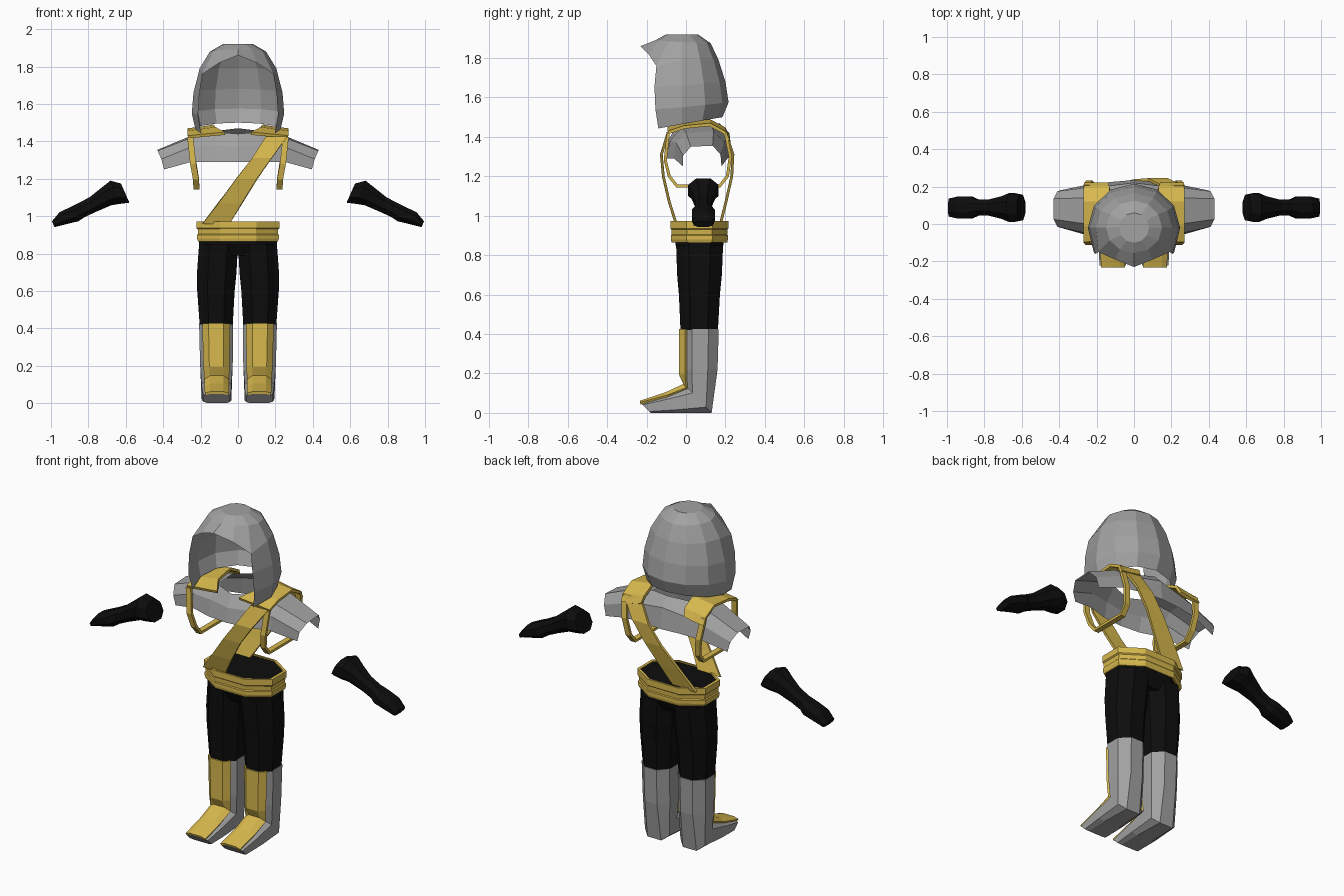
import bpy, bmesh, math


def material(name, rgb):
    m = bpy.data.materials.new(name)
    m.diffuse_color = (*rgb, 1)
    return m


GREY = material("grey cloth", (0.36, 0.36, 0.36))
GOLD = material("gold trim", (0.68, 0.48, 0.075))
BLACK = material("black fabric", (0.004, 0.004, 0.004))


def loft(name, rows, mat, closed=False, caps=(), mirror=False, solid=0, skip=None):
    """Join rows of points with quads; skip(i, j) leaves a face open."""
    bm = bmesh.new()
    vs = [[bm.verts.new(p) for p in r] for r in rows]
    n = len(rows[0])
    for i in range(len(rows) - 1):
        for j in range(n if closed else n - 1):
            if skip and skip(i, j):
                continue
            k = (j + 1) % n
            bm.faces.new((vs[i][j], vs[i][k], vs[i + 1][k], vs[i + 1][j]))
    for c in caps:
        bm.faces.new(vs[c])
    bmesh.ops.delete(bm, geom=[v for v in bm.verts if not v.link_faces], context='VERTS')
    bmesh.ops.recalc_face_normals(bm, faces=bm.faces)
    me = bpy.data.meshes.new(name)
    bm.to_mesh(me)
    bm.free()
    me.materials.append(mat)
    ob = bpy.data.objects.new(name, me)
    bpy.context.collection.objects.link(ob)
    if solid:
        s = ob.modifiers.new("thickness", 'SOLIDIFY')
        s.thickness = solid
        s.offset = 0
    if mirror:
        ob.modifiers.new("mirror", 'MIRROR')
    return ob


def octagon(c, a, b, cut=0.45):
    """Eight points around c = (x, y, z) along half-axis vectors a and b."""
    uv = [(1, -cut), (1, cut), (cut, 1), (-cut, 1), (-1, cut), (-1, -cut), (-cut, -1), (cut, -1)]
    return [tuple(c[k] + u * a[k] + v * b[k] for k in range(3)) for u, v in uv]


def flat_ring(x0, x1, y0, y1, z, cut=0.45):
    return octagon(((x0 + x1) / 2, (y0 + y1) / 2, z),
                   ((x1 - x0) / 2, 0, 0), (0, (y1 - y0) / 2, 0), cut)


# Hood: twelve-sided shell with a peaked brow and an open face
def hood_ring(rx, yf, yb, z_front, z_side, z_back, cy=-0.02):
    pts = []
    for k in range(12):
        a = math.radians(30 * k)
        c = math.cos(a)
        y = cy - (cy - yf) * c if c > 0 else cy - (yb - cy) * c
        z = z_side + (z_front - z_side) * c if c > 0 else z_side - (z_back - z_side) * c
        pts.append((rx * math.sin(a), y, z))
    return pts


brow = hood_ring(0.205, -0.23, 0.165, 1.86, 1.79, 1.79)
for k, s in ((2, 1), (10, -1)):
    brow[k] = (0.19 * s, -0.15, 1.76)
for k, s in ((1, 1), (11, -1)):
    brow[k] = (0.10 * s, -0.19, 1.82)
hood = [hood_ring(0.08, -0.10, 0.06, 1.92, 1.92, 1.92),
        hood_ring(0.15, -0.155, 0.125, 1.89, 1.88, 1.875),
        brow,
        hood_ring(0.238, -0.30, 0.20, 1.65, 1.66, 1.68),
        hood_ring(0.247, -0.29, 0.216, 1.53, 1.55, 1.575),
        hood_ring(0.228, -0.26, 0.185, 1.42, 1.465, 1.50)]
loft("hood", hood, GREY, closed=True, caps=(0,),
     skip=lambda i, j: i >= 2 and j in (0, 1, 10, 11))

# Shoulder cape: arched sheet with a neck hole
cape = [
    [(0, -.11, 1.29), (0, -.095, 1.37), (0, -.06, 1.44),
     (0, .17, 1.47), (0, .22, 1.42), (0, .235, 1.30)],
    [(.12, -.10, 1.29), (.12, -.08, 1.38), (.12, -.02, 1.45),
     (.12, .13, 1.455), (.12, .205, 1.40), (.12, .225, 1.30)],
    [(.25, -.06, 1.29), (.25, -.05, 1.37), (.25, 0, 1.42),
     (.25, .14, 1.43), (.25, .195, 1.37), (.25, .21, 1.29)],
    [(.395, -.015, 1.25), (.41, -.015, 1.305), (.43, .025, 1.35),
     (.43, .135, 1.355), (.41, .175, 1.31), (.395, .18, 1.25)]]
loft("shoulder_cape", cape, GREY, mirror=True, skip=lambda i, j: i == 0 and j == 2)

# Shoulder pads over the cape
pad = [[(x0, y, z + .012), (.20, y, z), (.268, y, z - .008)] for x0, y, z in
       ((.07, -.09, 1.43), (.12, -.01, 1.457), (.13, .12, 1.47), (.13, .195, 1.43), (.14, .215, 1.39))]
loft("shoulder_pad", pad, GOLD, mirror=True, solid=0.016)

# Thin strap loop under each arm
loop = [(.255, -.09, 1.42), (.24, -.105, 1.28), (.225, -.085, 1.20), (.222, -.045, 1.15),
        (.222, .17, 1.15), (.225, .21, 1.20), (.24, .225, 1.30), (.255, .20, 1.42)]
loft("arm_loop", [[(x - .016, y, z), (x + .016, y, z)] for x, y, z in loop],
     GOLD, mirror=True, solid=0.016)

# Sash from one shoulder to the opposite hip, front and back
front = [(-.19, -.045, -.05, .96), (-.105, .02, -.085, 1.07), (-.01, .10, -.115, 1.20),
         (.075, .18, -.125, 1.31), (.15, .262, -.09, 1.425)]
back = [(-.19, -.045, .175, .96), (-.10, .03, .205, 1.08), (-.005, .105, .232, 1.20),
        (.075, .18, .238, 1.31), (.15, .262, .20, 1.425)]
for name, path in (("sash_front", front), ("sash_back", back)):
    loft(name, [[(a, y, z), (b, y, z)] for a, b, y, z in path], GOLD, solid=0.014)

# Belt: stepped ring
belt = [(.865, .91), (.865, .96), (.88, .985), (.90, .985), (.905, .96), (.93, .97),
        (.936, 1), (.972, 1), (.972, .92)]
loft("belt", [flat_ring(-.222 * s, .222 * s, .068 - .147 * s, .068 + .147 * s, z)
              for z, s in belt], GOLD, closed=True)

# Trousers: hips and two legs
loft("hips", [flat_ring(-.16, .16, -.02, .16, .79), flat_ring(-.208, .208, -.052, .19, .85),
              flat_ring(-.206, .206, -.066, .202, .966)], BLACK, closed=True, caps=(0, -1))
loft("trouser_leg", [flat_ring(.028, .205, -.028, .162, .42), flat_ring(.018, .218, -.036, .172, .60),
                     flat_ring(.008, .219, -.045, .182, .70), flat_ring(.0, .208, -.05, .188, .85)],
     BLACK, closed=True, caps=(0, -1), mirror=True)


# Boots: tilted rings from the shaft to the toe (front y, z, back y, z, x range)
def boot_ring(fy, fz, by, bz, x0, x1, cut):
    return octagon(((x0 + x1) / 2, (fy + by) / 2, (fz + bz) / 2),
                   ((x1 - x0) / 2, 0, 0), (0, (by - fy) / 2, (bz - fz) / 2), cut)


boot = [(-.022, .425, .166, .425, .026, .208, .45), (-.02, .22, .16, .22, .028, .203, .45),
        (.005, .13, .13, .0, .035, .195, .55), (-.10, .085, -.05, .0, .036, .192, .65),
        (-.228, .048, -.18, .0, .042, .184, .7)]
loft("boot", [boot_ring(*b) for b in boot], GREY, closed=True, caps=(0, -1), mirror=True)

# Gold plate down the shin and over the foot (y, z, centre x, half width, edge setback y and z)
shin = [(-.03, .425, .117, .07, .03, 0), (-.03, .195, .115, .066, .03, 0),
        (-.008, .145, .114, .062, .012, -.02), (-.10, .10, .114, .062, .005, -.015),
        (-.232, .056, .113, .062, 0, -.008)]
loft("boot_plate", [[(c - w, y + sy, z + sz), (c - w * .55, y, z), (c + w * .55, y, z),
                     (c + w, y + sy, z + sz)] for y, z, c, w, sy, sz in shin],
     GOLD, mirror=True, solid=0.012)

# Gloves: flared cuff, wrist and hand (x, z, half height, half depth)
glove = [(.603, 1.123, .056, .068), (.655, 1.128, .068, .078), (.70, 1.108, .055, .060),
         (.775, 1.063, .043, .042), (.835, 1.033, .041, .042), (.87, 1.013, .044, .058),
         (.94, .988, .036, .058), (.988, .957, .017, .048)]
loft("glove", [octagon((x, .088, z), (h * .4, 0, h * .91), (0, d, 0)) for x, z, h, d in glove],
     BLACK, closed=True, caps=(0, -1), mirror=True)
